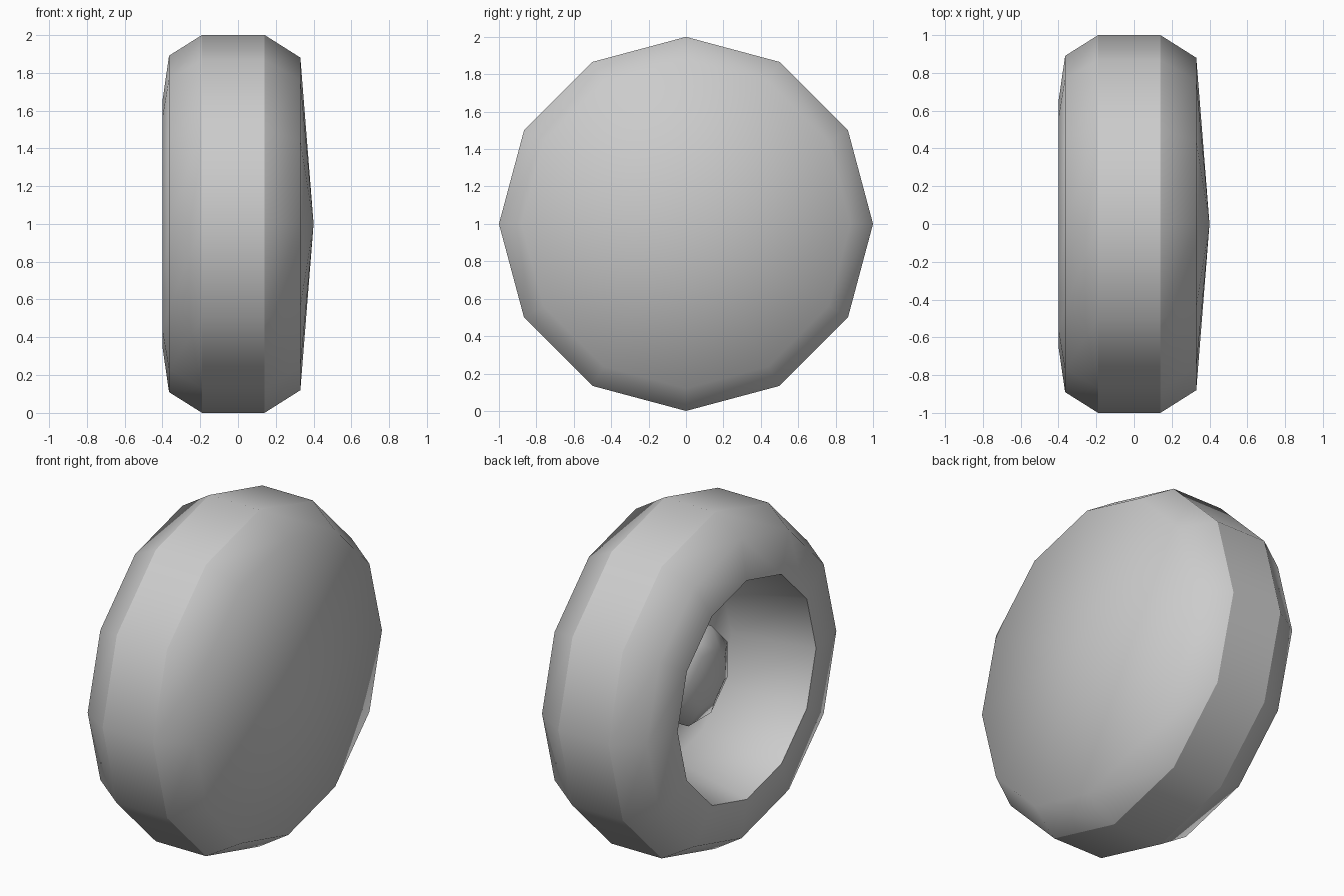
import bpy
import bmesh
import math

cube = bpy.data.objects.get("Cube")
if cube:
    bpy.data.objects.remove(cube, do_unlink=True)

grey = bpy.data.materials.new("plain grey")
grey.use_nodes = True
COLOUR = (0.6, 0.6, 0.6, 1.0)
grey.diffuse_color = COLOUR
grey.node_tree.nodes["Principled BSDF"].inputs["Base Color"].default_value = COLOUR


def revolve(name, profile, sides, phase=0.0, sharp=()):
    """Spin (x, radius) points about the x axis; radius 0 closes to a point."""
    bm = bmesh.new()
    rings = []
    for x, r in profile:
        if r == 0:
            rings.append([bm.verts.new((x, 0, 1))] * sides)
            continue
        angles = [phase + math.tau * i / sides for i in range(sides)]
        rings.append([bm.verts.new((x, r * math.cos(a), 1 + r * math.sin(a)))
                      for a in angles])
    for a, b in zip(rings, rings[1:]):
        for i in range(sides):
            j = (i + 1) % sides
            corners = list(dict.fromkeys((a[i], a[j], b[j], b[i])))
            bm.faces.new(corners)
    bmesh.ops.recalc_face_normals(bm, faces=bm.faces)
    for face in bm.faces:
        face.smooth = True
    # Crisp edges only around the chosen rings
    for k in sharp:
        for i in range(sides):
            bm.edges.get((rings[k][i], rings[k][(i + 1) % sides])).smooth = False
    mesh = bpy.data.meshes.new(name)
    bm.to_mesh(mesh)
    bm.free()
    mesh.materials.append(grey)
    obj = bpy.data.objects.new(name, mesh)
    bpy.context.collection.objects.link(obj)
    return obj


# Wheel: domed outer face, tread, rounded shoulder, hollow with a knobbed hub seat
wheel_profile = [
    (0.40, 0), (0.33, 0.88), (0.14, 1.0), (-0.19, 1.0), (-0.365, 0.89),
    (-0.40, 0.65), (0.08, 0.54), (0.10, 0.30), (0.10, 0),
]
revolve("wheel", wheel_profile, 12, sharp=(2, 3, 5))

# Hub: eight-sided rounded knob rising from the floor of the hollow
hub_profile = [(0.10, 0.28), (-0.09, 0.28), (-0.15, 0.16), (-0.17, 0)]
revolve("hub", hub_profile, 8, math.pi / 8)
